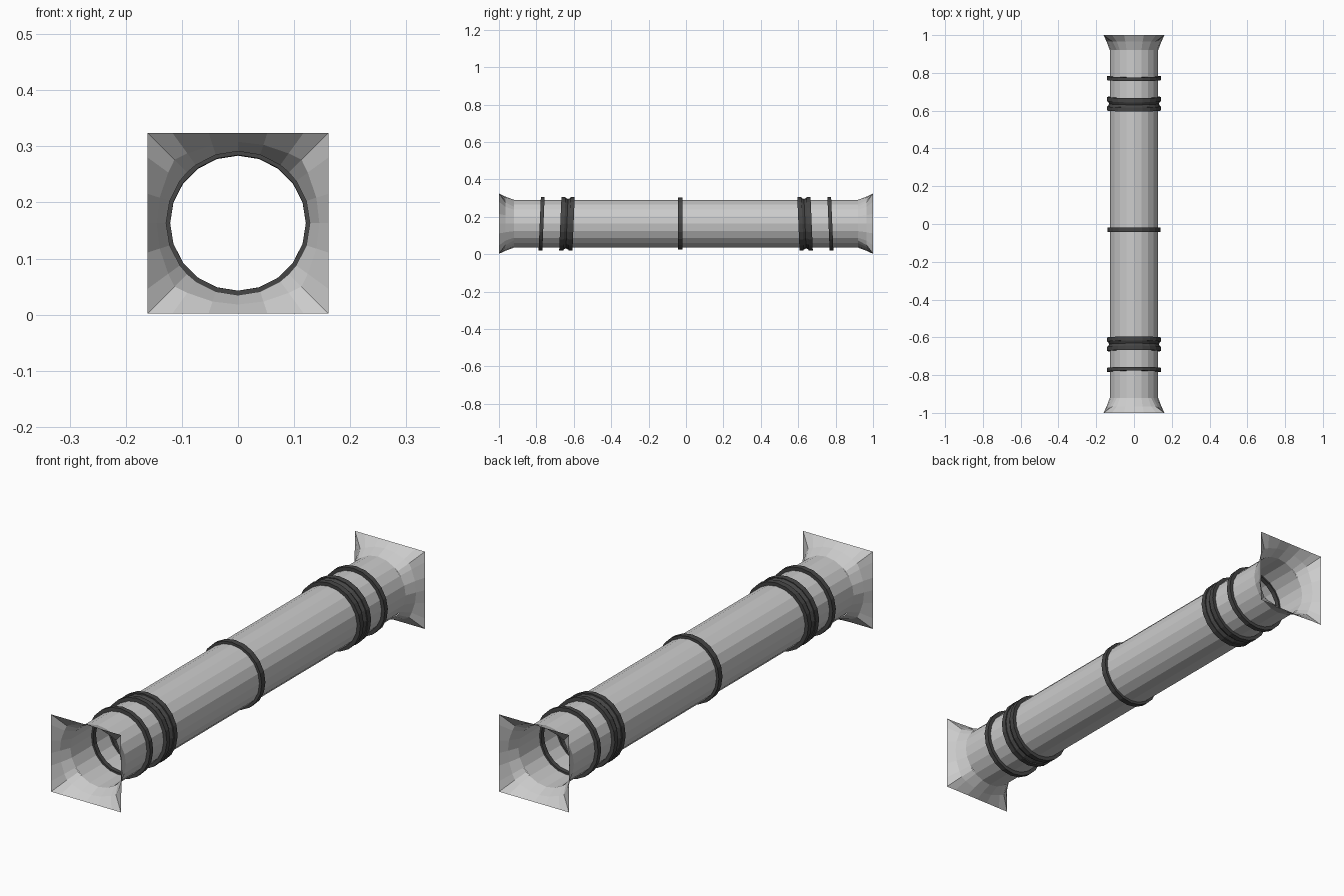
import bpy, bmesh
from math import sin, cos, pi, radians
from mathutils import Matrix

if "Cube" in bpy.data.objects:
    bpy.data.objects.remove(bpy.data.objects["Cube"])

SIDES = 20
CZ = 0.163          # height of the tube axis
R = 0.128           # tube radius
HALF = 0.161        # half size of the square mouths

dark = bpy.data.materials.new("dark_band")
dark.diffuse_color = (0.06, 0.06, 0.06, 1)
dark.use_nodes = True
dark.node_tree.nodes["Principled BSDF"].inputs["Base Color"].default_value = dark.diffuse_color


def loft(name, rings, closed=False, mat=None, matrix=None):
    """Skin a list of point rings; closed joins the last ring to the first."""
    bm = bmesh.new()
    vs = [[bm.verts.new(p) for p in ring] for ring in rings]
    n = len(vs[0])
    pairs = list(zip(vs, vs[1:])) + ([(vs[-1], vs[0])] if closed else [])
    for a, b in pairs:
        for i in range(n):
            j = (i + 1) % n
            bm.faces.new((a[i], a[j], b[j], b[i]))
    bmesh.ops.recalc_face_normals(bm, faces=bm.faces)
    me = bpy.data.meshes.new(name)
    bm.to_mesh(me)
    bm.free()
    ob = bpy.data.objects.new(name, me)
    bpy.context.collection.objects.link(ob)
    if mat:
        me.materials.append(mat)
    if matrix:
        ob.matrix_world = matrix
    else:
        ob.location.z = CZ
    return ob


def circle(r, y):
    return [(r * sin(2 * pi * i / SIDES), y, r * cos(2 * pi * i / SIDES)) for i in range(SIDES)]


def band(name, y, profile, tilt=0):
    """Lathed band around the tube; profile is (radius, offset along y)."""
    m = Matrix.Translation((0, y, CZ)) @ Matrix.Rotation(radians(tilt), 4, 'X')
    loft(name, [circle(r, o) for r, o in profile], True, dark, m)


def box_profile(r_in, r_out, w):
    return [(r_in, -w), (r_out, -w), (r_out, w), (r_in, w)]


def mouth_ring(y, r, square):
    """Ring blending from a circle of radius r to a square, with corner points."""
    angles = sorted([2 * pi * i / SIDES for i in range(SIDES)] + [pi / 4 + k * pi / 2 for k in range(4)])
    pts = []
    for a in angles:
        s, c = sin(a), cos(a)
        d = r * (1 - square) + square * r / max(abs(s), abs(c))
        pts.append((d * s, y, d * c))
    return pts


# Main tube
loft("tube", [circle(R, -0.92), circle(R, 0.92)])

# Bands and square flared mouths at both ends
for side, end in ((-1, "front"), (1, "back")):
    loft(end + "_mouth", [mouth_ring(side * y, r, q) for y, r, q in
                          ((0.92, R, 0), (0.965, 0.145, 0.25), (1.0, HALF, 1))])
    t = side * 2.4
    band(end + "_outer_band", side * 0.772, box_profile(0.121, 0.143, 0.010), t)
    band(end + "_collar_outer", side * 0.661, box_profile(0.121, 0.143, 0.011), t)
    band(end + "_collar_inner", side * 0.612, box_profile(0.121, 0.143, 0.011), t)
    band(end + "_collar_waist", side * 0.6365,
         [(0.121, -0.016), (0.140, -0.016), (0.132, 0), (0.140, 0.016), (0.121, 0.016)], t)

# Single band near the middle
band("middle_band", -0.03, box_profile(0.121, 0.139, 0.012))
